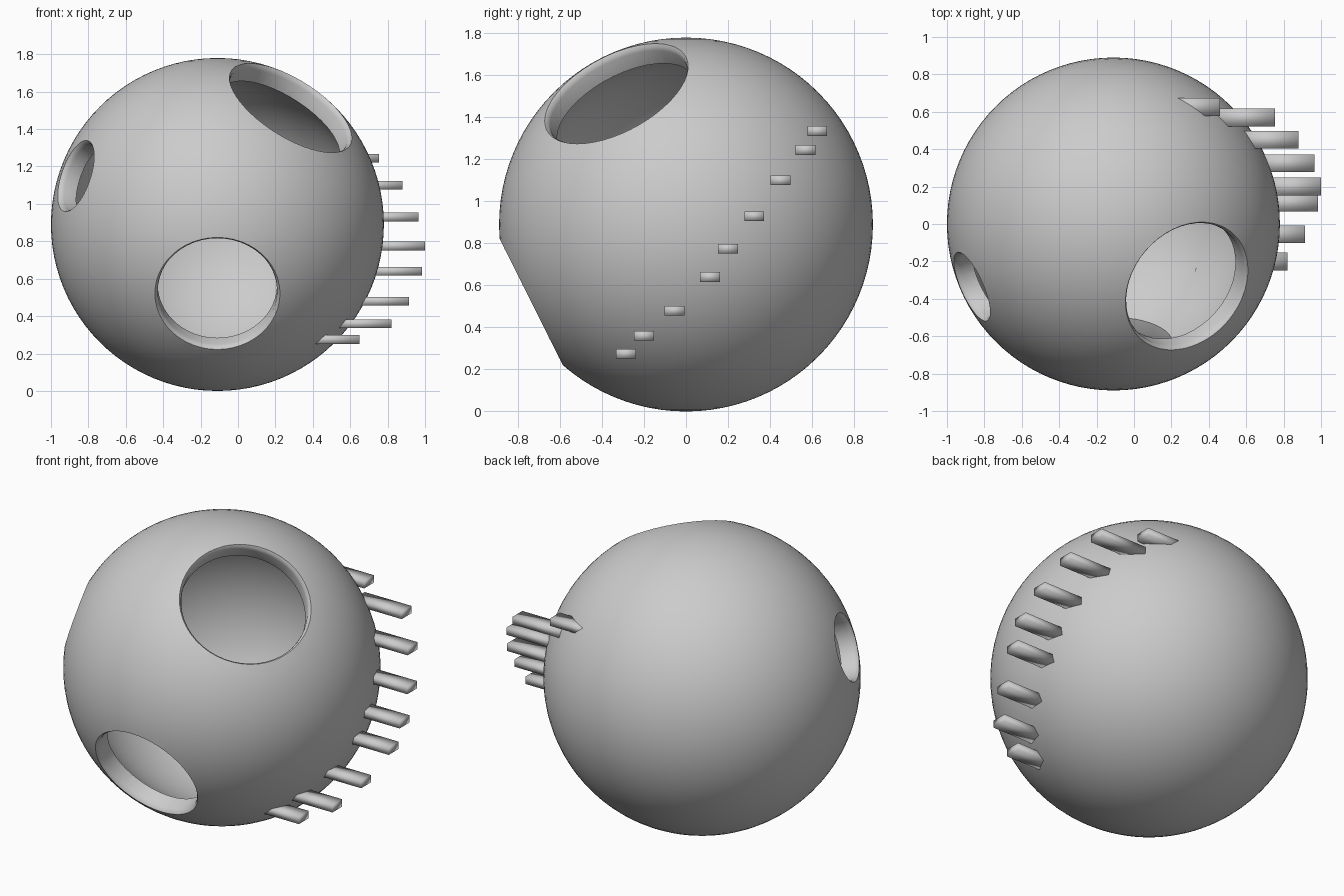
import bpy, bmesh, math
from mathutils import Vector, Matrix

if "Cube" in bpy.data.objects:
    bpy.data.objects.remove(bpy.data.objects["Cube"])

C = Vector((-0.11, 0, 0.89))   # sphere centre
R, RI = 0.89, 0.785            # outer and inner radius


def new_object(name, bm):
    me = bpy.data.meshes.new(name)
    bm.to_mesh(me)
    bm.free()
    ob = bpy.data.objects.new(name, me)
    bpy.context.collection.objects.link(ob)
    return ob


def hole_cutter(name, direction, r):
    # round cutter along a radial axis, flared at the rim to soften the lip
    h = math.sqrt(R * R - r * r)
    profile = [(0.45, r - 0.016), (h - 0.03, r - 0.016), (h - 0.012, r - 0.011),
               (h, r), (h + 0.012, r + 0.018), (1.1, r + 0.1)]
    rot = Vector(direction).to_track_quat('Z', 'Y').to_matrix().to_4x4()
    bm = bmesh.new()
    n = 48
    rings = [[bm.verts.new((rad * math.cos(2 * math.pi * i / n),
                            rad * math.sin(2 * math.pi * i / n), z))
              for i in range(n)] for z, rad in profile]
    for a, b in zip(rings, rings[1:]):
        for i in range(n):
            j = (i + 1) % n
            bm.faces.new((a[i], a[j], b[j], b[i]))
    bm.faces.new(rings[0][::-1])
    bm.faces.new(rings[-1])
    bm.transform(Matrix.Translation(C) @ rot)
    ob = new_object(name, bm)
    ob.hide_render = True
    return ob


# hollow round shell: outer sphere plus reversed inner sphere
bm = bmesh.new()
bmesh.ops.create_uvsphere(bm, u_segments=96, v_segments=48, radius=R)
outer = set(bm.faces)
bmesh.ops.create_uvsphere(bm, u_segments=96, v_segments=48, radius=RI)
bmesh.ops.reverse_faces(bm, faces=[f for f in bm.faces if f not in outer])
bm.transform(Matrix.Translation(C))
shell = new_object("shell", bm)

# three round openings
cutters = [hole_cutter("upper_hole_cutter", (0.39, -0.33, 0.62), 0.375),
           hole_cutter("lower_hole_cutter", (0, -0.73, -0.365), 0.335),
           hole_cutter("side_hole_cutter", (-0.745, -0.33, 0.255), 0.2)]
bpy.context.view_layer.objects.active = shell
shell.select_set(True)
for c in cutters:
    mod = shell.modifiers.new("hole", 'BOOLEAN')
    mod.operation = 'DIFFERENCE'
    mod.solver = 'EXACT'
    mod.object = c
    bpy.ops.object.modifier_apply(modifier=mod.name)
for c in cutters:
    bpy.data.objects.remove(c)
bpy.ops.object.shade_smooth_by_angle(angle=math.radians(35))

# row of flat pegs along the right side: (outer end x, y, z)
pegs = [(0.46, 0.625, 1.335), (0.755, 0.57, 1.245), (0.88, 0.45, 1.10),
        (0.965, 0.325, 0.93), (1.0, 0.20, 0.775), (0.985, 0.115, 0.64),
        (0.915, -0.055, 0.48), (0.82, -0.20, 0.36), (0.65, -0.285, 0.275)]
L = 0.32
for k, (x, y, z) in enumerate(pegs, 1):
    bm = bmesh.new()
    bmesh.ops.create_cube(bm, size=1)
    bm.transform(Matrix.Translation((x - L / 2, y, z)) @
                 Matrix.Diagonal((L, 0.095, 0.046, 1)))
    for f in bm.faces:
        f.smooth = True
    new_object(f"peg_{k}", bm)
